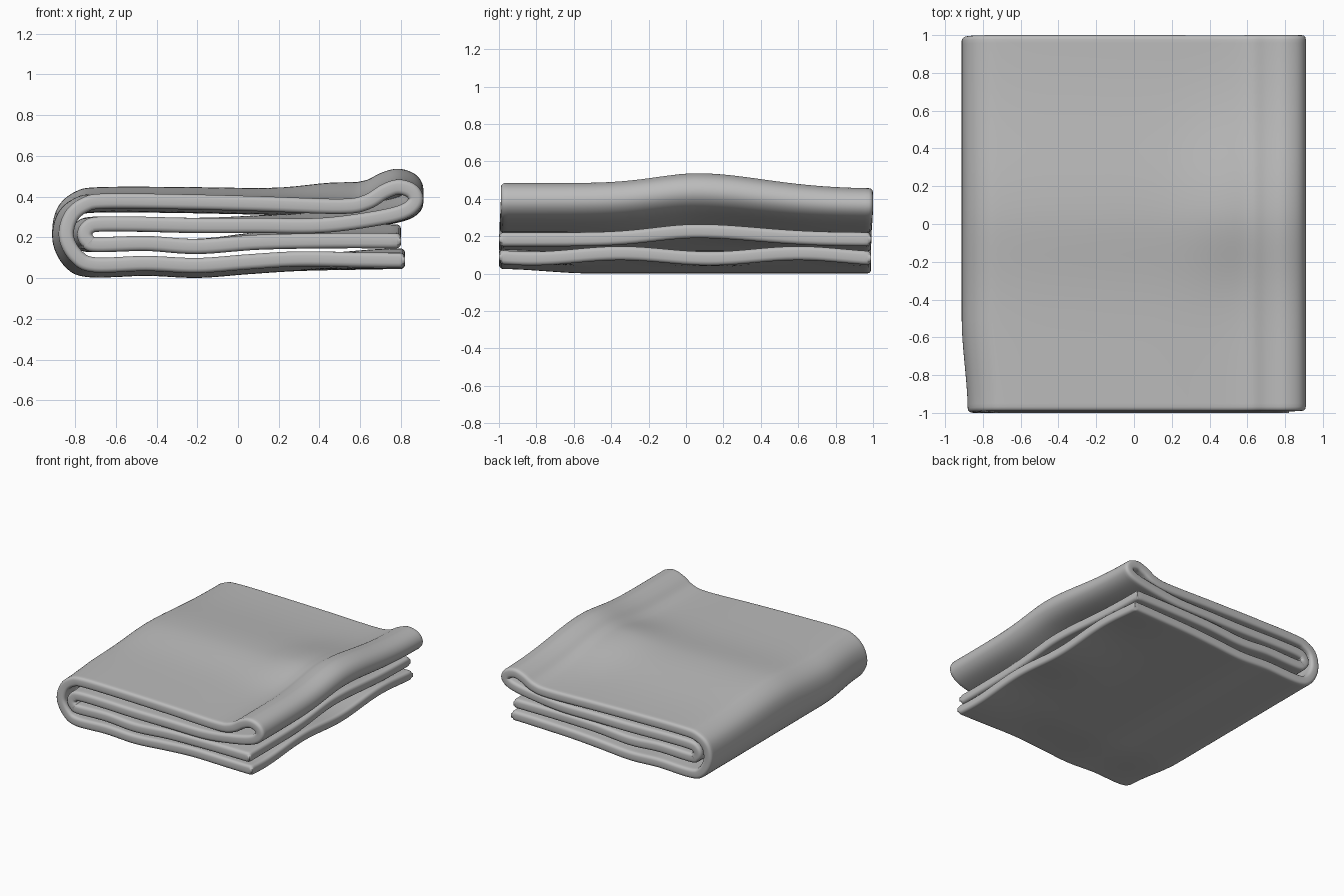
import bpy, bmesh, math
from mathutils import Vector

HALF = 0.037    # half the cloth thickness
RIM = 0.022     # rounding of the cut edges
ROWS = 48
STEPS = 7

if "Cube" in bpy.data.objects:
    bpy.data.objects.remove(bpy.data.objects["Cube"], do_unlink=True)

# Cloth colour
cloth = bpy.data.materials.new("grey cloth")
cloth.use_nodes = True
GREY = (0.5, 0.5, 0.5, 1)
cloth.diffuse_color = GREY
cloth.node_tree.nodes["Principled BSDF"].inputs["Base Color"].default_value = GREY

# Fold line in x and z, from the lower free edge to the upper free edge
FOLD = [(0.82, 0.095), (0.6, 0.095), (0.3, 0.095), (0.05, 0.08), (-0.2, 0.062),
        (-0.45, 0.072), (-0.7, 0.065), (-0.79, 0.105), (-0.842, 0.2),
        (-0.82, 0.3), (-0.75, 0.36), (-0.65, 0.378), (-0.3, 0.375), (0.1, 0.365),
        (0.5, 0.352), (0.63, 0.372), (0.72, 0.425), (0.79, 0.447), (0.855, 0.425),
        (0.87, 0.375), (0.81, 0.325), (0.65, 0.288), (0.4, 0.258), (0.1, 0.258), (-0.2, 0.258),
        (-0.5, 0.265), (-0.69, 0.264), (-0.738, 0.245), (-0.752, 0.212),
        (-0.735, 0.18), (-0.69, 0.164), (-0.45, 0.17), (-0.2, 0.155), (0.1, 0.176),
        (0.45, 0.183), (0.8, 0.183)]


def smooth_path(points):
    """Catmull-Rom curve through the points."""
    pts = [Vector(p) for p in points]
    pts = [2 * pts[0] - pts[1]] + pts + [2 * pts[-1] - pts[-2]]
    path = []
    for a, b, c, d in zip(pts, pts[1:], pts[2:], pts[3:]):
        for i in range(STEPS):
            t = i / STEPS
            path.append(0.5 * (2 * b + (c - a) * t + (2 * a - 5 * b + 4 * c - d) * t ** 2
                               + (3 * b - a - 3 * c + d) * t ** 3))
    return path + [pts[-2]]


def blend(low, high, v):
    t = min(max((v - low) / (high - low), 0), 1)
    return t * t * (3 - 2 * t)


def drape(x, y, z, along):
    """Soft waves across the depth of the cloth."""
    upper = blend(0.1, 0.3, z) if along < 0.4 else 1
    inner = blend(0.5, 0.6, along)
    crest = math.exp(-((y - 0.06) / (0.32 if y < 0.06 else 0.45)) ** 2)
    outer_rise = 0.8 + 0.2 * x + 0.8 * math.exp(-((x - 0.5) / 0.22) ** 2)
    rise = outer_rise * (1 - inner) + 0.92 * blend(-0.3, 0.8, x) * inner
    tilt = -0.028 * blend(0.25, 0.45, z) * blend(0, 1, y)
    sag = (0.014 * math.cos(6.6 * (y + 0.35)) * blend(0.2, 0.8, x)
           - 0.024 * blend(-1, -0.5, y) * (1 - blend(0.2, 0.8, x)))
    lean = -0.032 * blend(-1, -0.5, y) * blend(-0.55, -0.75, x)
    return (x + lean, y + 0.01 * blend(0.15, 0.4, z),
            z + upper * (0.048 * crest * rise + tilt) + (1 - upper) * sag)


# Distances of the rounded rim stations from a cut edge
rim = [RIM * (1 - math.cos(math.radians(a))) for a in (0, 30, 60, 90)]

# Fold line with rim stations at both free edges
path = smooth_path(FOLD)
start, end = (path[1] - path[0]).normalized(), (path[-2] - path[-1]).normalized()
path = ([path[0] + start * d for d in rim] + path[1:-1]
        + [path[-1] + end * d for d in reversed(rim)])
count = len(path)
edge_gap = rim + [RIM] * (count - 2 * len(rim)) + rim[::-1]

# Depth stations from front to back
FRONT, BACK = -1.0, 0.99
depths = ([FRONT + d for d in rim]
          + [FRONT + (BACK - FRONT) * r / ROWS for r in range(1, ROWS)]
          + [BACK - d for d in reversed(rim)])

# Two skins of the cloth, drawn together at the rims
bm = bmesh.new()
skins = ([], [])
for y in depths:
    depth_gap = min(y - FRONT, BACK - y, RIM)
    rows = ([], [])
    line = [Vector(drape(p.x, y, p.y, i / count)) for i, p in enumerate(path)]
    for i, p in enumerate(line):
        run = line[min(i + 1, count - 1)] - line[max(i - 1, 0)]
        normal = Vector((-run.z, 0, run.x)).normalized()
        fall = (RIM - depth_gap) ** 2 + (RIM - edge_gap[i]) ** 2
        half = HALF - RIM + math.sqrt(max(RIM ** 2 - fall, 0))
        for row, side in zip(rows, (1, -1)):
            row.append(bm.verts.new(p + normal * half * side))
    for skin, row in zip(skins, rows):
        skin.append(row)
for skin in skins:
    for front, back in zip(skin, skin[1:]):
        for i in range(count - 1):
            bm.faces.new((front[i], front[i + 1], back[i + 1], back[i]))


def close(a, b):
    """Cut edge between the two skins."""
    for i in range(len(a) - 1):
        bm.faces.new((a[i], a[i + 1], b[i + 1], b[i]))


for k in (0, -1):
    close(skins[0][k], skins[1][k])
    close([row[k] for row in skins[0]], [row[k] for row in skins[1]])
bmesh.ops.recalc_face_normals(bm, faces=bm.faces)
for face in bm.faces:
    face.smooth = True

mesh = bpy.data.meshes.new("folded_cloth")
bm.to_mesh(mesh)
bm.free()
mesh.materials.append(cloth)
towel = bpy.data.objects.new("folded_cloth", mesh)
bpy.context.collection.objects.link(towel)
